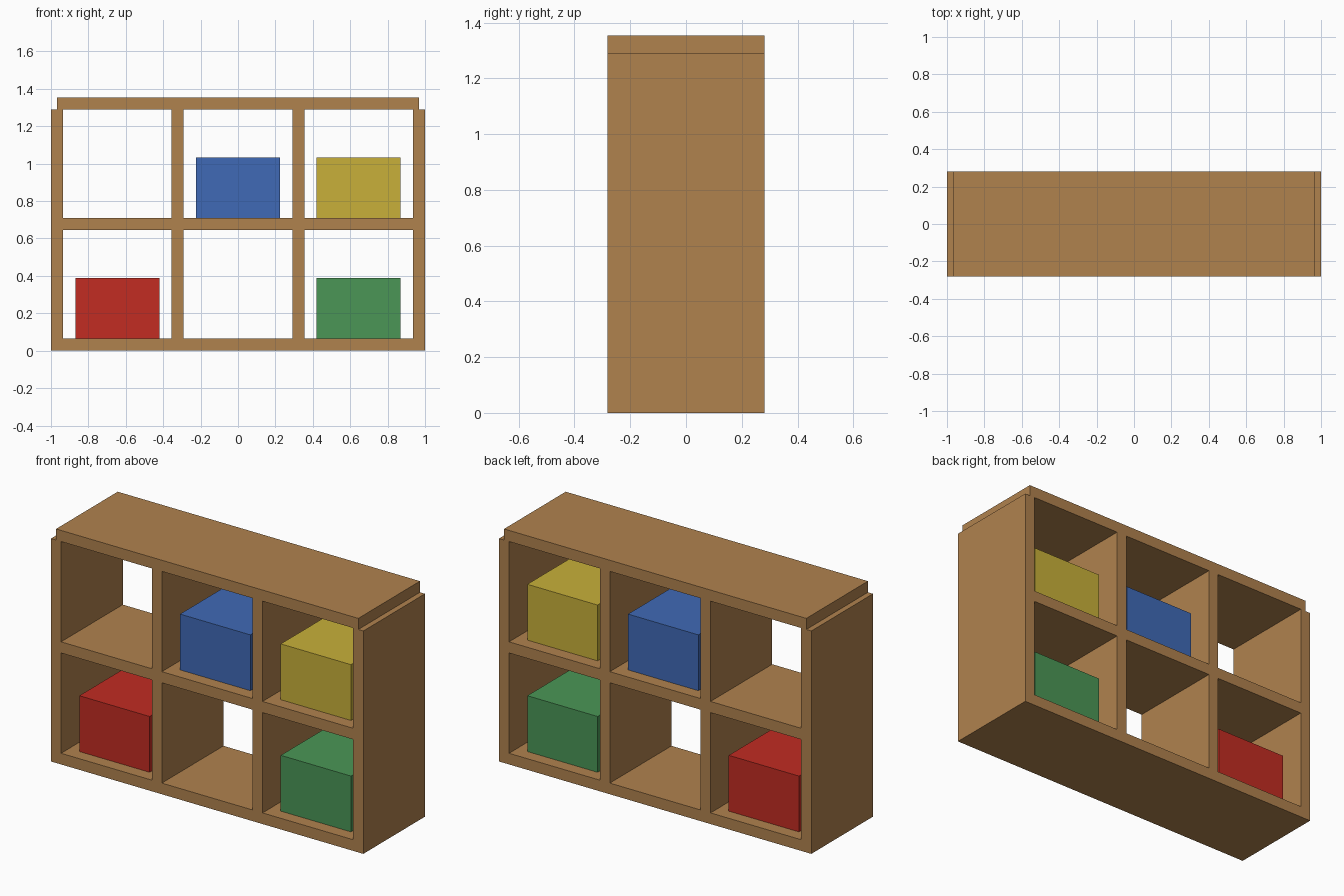
import bpy

if "Cube" in bpy.data.objects:
    bpy.data.objects.remove(bpy.data.objects["Cube"])

T = 0.0645            # board thickness
D = 0.282             # half depth of the shelf
BD = 0.209            # half depth of the bins


def material(name, rgb):
    m = bpy.data.materials.new(name)
    m.diffuse_color = (*rgb, 1.0)
    m.use_nodes = True
    m.node_tree.nodes["Principled BSDF"].inputs["Base Color"].default_value = m.diffuse_color
    return m


def box(name, x0, x1, z0, z1, half_depth, mat):
    bpy.ops.mesh.primitive_cube_add(size=1, location=((x0 + x1) / 2, 0, (z0 + z1) / 2))
    ob = bpy.context.object
    ob.name = name
    ob.scale = (x1 - x0, 2 * half_depth, z1 - z0)
    bpy.ops.object.transform_apply(location=False, rotation=False, scale=True)
    ob.data.materials.append(mat)
    return ob


wood = material("wood", (0.434, 0.223, 0.076))
red = material("red", (0.539, 0.025, 0.016))
blue = material("blue", (0.051, 0.144, 0.468))
yellow = material("yellow", (0.578, 0.434, 0.042))
green = material("green", (0.069, 0.305, 0.093))

H = 1.29              # underside of the top board
MID = 0.645           # underside of the middle shelf
INNER = 1 - T         # inner face of the side panels
DIV = 0.3225          # centre of the dividers

# Side panels and dividers
for label, s in (("left", -1), ("right", 1)):
    xs = sorted((s * INNER, s * 1.0))
    box(label + "_side", xs[0], xs[1], 0, H, D, wood)
    box(label + "_divider", s * DIV - T / 2, s * DIV + T / 2, T, H, D, wood)

# Bottom and top boards
box("bottom_board", -INNER, INNER, 0, T, D, wood)
box("top_board", -1 + T / 2, 1 - T / 2, H, H + T, D, wood)

# Middle shelf, one board per column
edges = [-INNER, -DIV - T / 2, -DIV + T / 2, DIV - T / 2, DIV + T / 2, INNER]
for i in range(3):
    box(f"middle_shelf_{i + 1}", edges[2 * i], edges[2 * i + 1], MID, MID + T, D, wood)

# Storage bins standing in the compartments
for name, x, z, mat in (
    ("red_bin", -0.645, T, red),
    ("blue_bin", 0.0, MID + T, blue),
    ("yellow_bin", 0.645, MID + T, yellow),
    ("green_bin", 0.645, T, green),
):
    box(name, x - 0.225, x + 0.225, z, z + 0.323, BD, mat)
